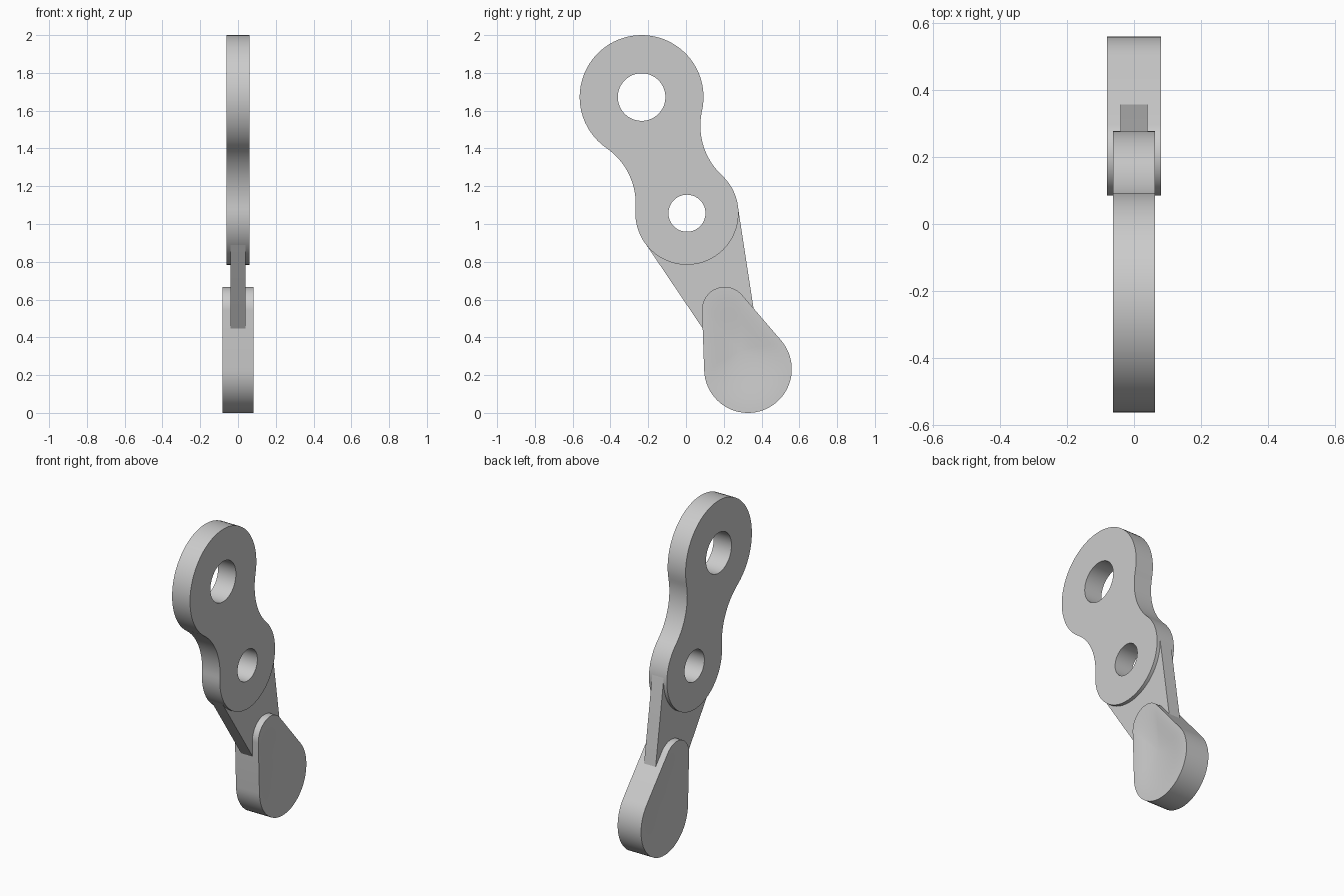
import bpy, bmesh, math
from math import cos, sin, pi
from mathutils import Vector, Matrix

if "Cube" in bpy.data.objects:
    bpy.data.objects.remove(bpy.data.objects["Cube"])

grey = bpy.data.materials.new("light_grey")
grey.use_nodes = True
colour = (0.6, 0.6, 0.6, 1)
grey.diffuse_color = colour
grey.node_tree.nodes["Principled BSDF"].inputs["Base Color"].default_value = colour

# Outlines are drawn in the (y, z) plane; thickness runs along x
TO_SIDE = Matrix(((0, 0, 1, 0), (1, 0, 0, 0), (0, 1, 0, 0), (0, 0, 0, 1)))


def arc(centre, radius, start, end, steps):
    angles = [start + (end - start) * i / steps for i in range(steps + 1)]
    return [centre + radius * Vector((cos(a), sin(a))) for a in angles]


def circle(centre, radius, steps=64):
    return arc(centre, radius, 0, 2 * pi, steps)[:-1]


def heading(a, b):
    return math.atan2(b.y - a.y, b.x - a.x)


def hull(a, ra, b, rb):
    """Two circles joined by their outer tangents, counter-clockwise."""
    axis = heading(a, b)
    t = math.acos((ra - rb) / (b - a).length)
    return (arc(a, ra, axis + t, axis + 2 * pi - t, 40)
            + arc(b, rb, axis - t, axis + t, 32))


def waisted(a, ra, b, rb, rf):
    """Two circles joined by concave fillets, counter-clockwise."""
    axis, d = heading(a, b), (b - a).length
    la, lb = ra + rf, rb + rf
    ta = math.acos((la * la + d * d - lb * lb) / (2 * la * d))
    tb = math.acos((lb * lb + d * d - la * la) / (2 * lb * d))
    left = a + la * Vector((cos(axis + ta), sin(axis + ta)))
    right = a + la * Vector((cos(axis - ta), sin(axis - ta)))
    return (arc(a, ra, axis + ta, axis + 2 * pi - ta, 48)
            + arc(right, rf, axis + pi - ta, axis + tb, 20)[1:-1]
            + arc(b, rb, axis - pi + tb, axis + pi - tb, 40)
            + arc(left, rf, axis - tb, axis - pi + ta, 20)[1:-1])


def finish(name, mesh):
    obj = bpy.data.objects.new(name, mesh)
    bpy.context.collection.objects.link(obj)
    mesh.materials.clear()
    mesh.materials.append(grey)
    bpy.ops.object.select_all(action="DESELECT")
    obj.select_set(True)
    bpy.context.view_layer.objects.active = obj
    bpy.ops.object.shade_smooth_by_angle(angle=math.radians(35))


def plate(name, half, outline, holes):
    """Flat plate with round holes, from a filled and extruded curve."""
    curve = bpy.data.curves.new(name, "CURVE")
    curve.dimensions = "2D"
    curve.fill_mode = "BOTH"
    curve.extrude = half
    for loop in [outline] + holes:
        spline = curve.splines.new("POLY")
        spline.points.add(len(loop) - 1)
        for point, p in zip(spline.points, loop):
            point.co = (p.x, p.y, 0, 1)
        spline.use_cyclic_u = True
    temp = bpy.data.objects.new(name + "_outline", curve)
    bpy.context.collection.objects.link(temp)
    graph = bpy.context.evaluated_depsgraph_get()
    mesh = bpy.data.meshes.new_from_object(temp.evaluated_get(graph))
    bpy.data.objects.remove(temp)
    bm = bmesh.new()
    bm.from_mesh(mesh)
    bmesh.ops.remove_doubles(bm, verts=bm.verts, dist=0.0001)
    bm.transform(TO_SIDE)
    bmesh.ops.recalc_face_normals(bm, faces=bm.faces)
    bm.to_mesh(mesh)
    bm.free()
    finish(name, mesh)


def dished_pad(name, half, outline, centre, depth, rings=12):
    """Thick pad whose two broad faces are shallow dishes."""
    bm = bmesh.new()
    n = len(outline)
    rims = []
    for side in (1, -1):
        loops = []
        for k in range(rings):
            s = 1 - k / rings
            x = side * (half - depth * (1 - s * s) ** 2)
            loops.append([bm.verts.new((x, *centre.lerp(p, s))) for p in outline])
        middle = bm.verts.new((side * (half - depth), *centre))
        for outer, inner in zip(loops, loops[1:]):
            for i in range(n):
                j = (i + 1) % n
                bm.faces.new((outer[i], outer[j], inner[j], inner[i]))
        for i in range(n):
            bm.faces.new((loops[-1][i], loops[-1][(i + 1) % n], middle))
        rims.append(loops[0])
    for i in range(n):
        j = (i + 1) % n
        bm.faces.new((rims[0][i], rims[1][i], rims[1][j], rims[0][j]))
    bmesh.ops.recalc_face_normals(bm, faces=bm.faces)
    mesh = bpy.data.meshes.new(name)
    bm.to_mesh(mesh)
    bm.free()
    finish(name, mesh)


upper_eye = Vector((-0.235, 1.672))
lower_eye = Vector((0.005, 1.057))
pad_bottom = Vector((0.328, 0.232))
pad_top = Vector((0.205, 0.547))
pin_hole = circle(lower_eye, 0.098)

# Upper arm with two eyes
plate("upper_arm", 0.062, waisted(upper_eye, 0.328, lower_eye, 0.273, 0.36),
      [circle(upper_eye, 0.126), pin_hole])

# Thin tapered link from the lower eye into the pad
plate("tapered_link", 0.04, hull(lower_eye, 0.272, pad_bottom, 0.078), [pin_hole])

# Teardrop pad at the foot
dished_pad("teardrop_pad", 0.081, hull(pad_bottom, 0.232, pad_top, 0.12),
           Vector((0.29, 0.33)), 0.02)
